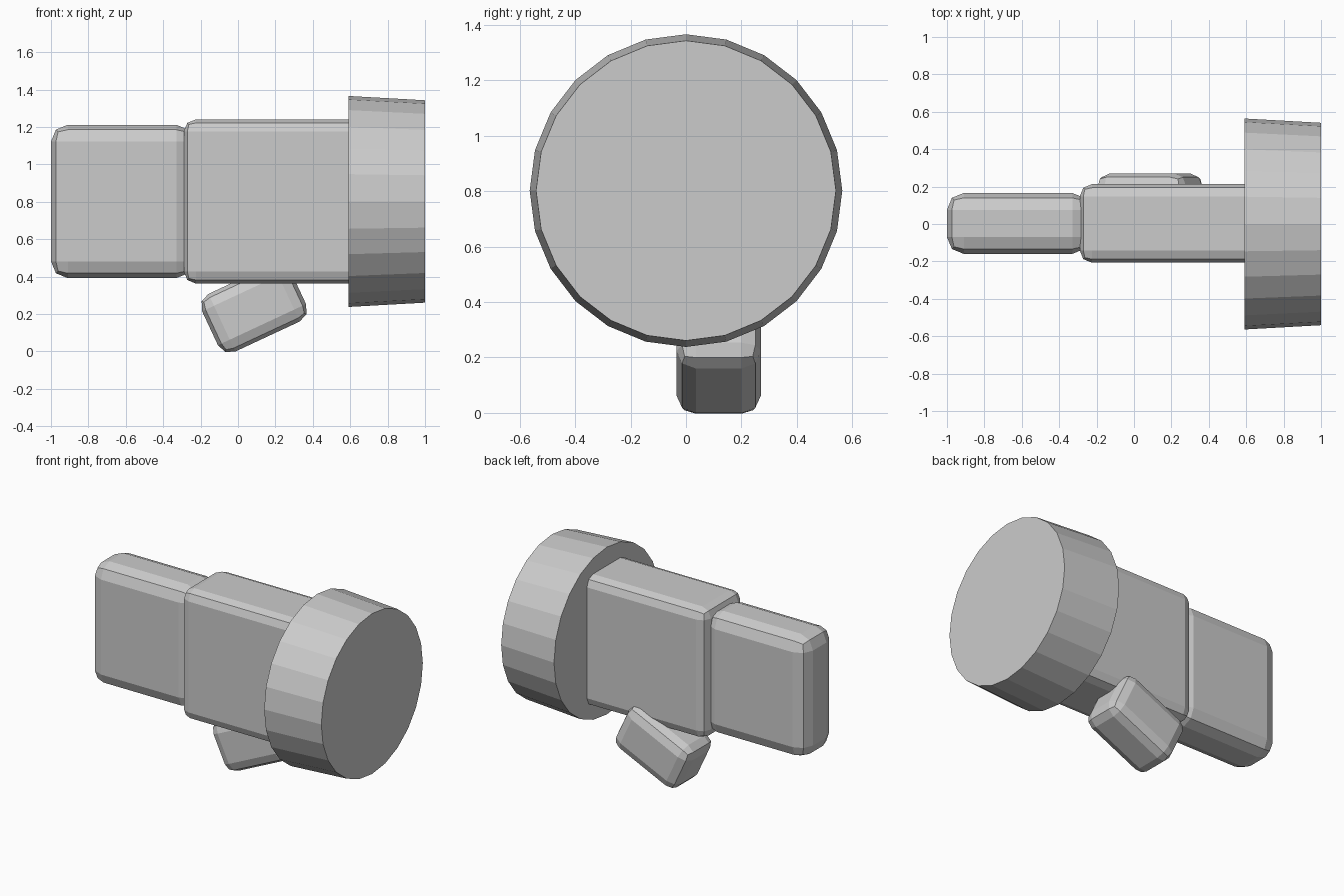
import bpy, math

if "Cube" in bpy.data.objects:
    bpy.data.objects.remove(bpy.data.objects["Cube"])

grey = bpy.data.materials.new("neutral_grey")
grey.diffuse_color = (0.6, 0.6, 0.6, 1)
grey.use_nodes = True
grey.node_tree.nodes["Principled BSDF"].inputs["Base Color"].default_value = grey.diffuse_color


def rounded_box(name, center, size, bevel, tilt=0.0):
    """Box with a two-step bevel, tilted about the y axis."""
    bpy.ops.mesh.primitive_cube_add(size=1, location=center)
    ob = bpy.context.object
    ob.name = name
    ob.scale = size
    bpy.ops.object.transform_apply(location=False, rotation=False, scale=True)
    ob.rotation_euler.y = -math.radians(tilt)
    mod = ob.modifiers.new("edge_bevel", 'BEVEL')
    mod.width = bevel
    mod.segments = 2
    mod.limit_method = 'NONE'
    ob.data.materials.append(grey)
    return ob


# Rear housing, main housing and the tilted grip below
rounded_box("rear_housing", (-0.62, 0.003, 0.802), (0.76, 0.326, 0.82), 0.09)
rounded_box("main_housing", (0.185, 0.003, 0.802), (0.95, 0.42, 0.878), 0.065)
rounded_box("grip", (0.086, 0.118, 0.234), (0.52, 0.305, 0.34), 0.07, 25)

# Slightly tapered front drum, axis along x
bpy.ops.mesh.primitive_cone_add(vertices=24, radius1=0.564, radius2=0.541, depth=0.41,
                                location=(0.795, 0.0, 0.802),
                                rotation=(0, math.pi / 2, 0))
drum = bpy.context.object
drum.name = "front_drum"
drum.data.materials.append(grey)
